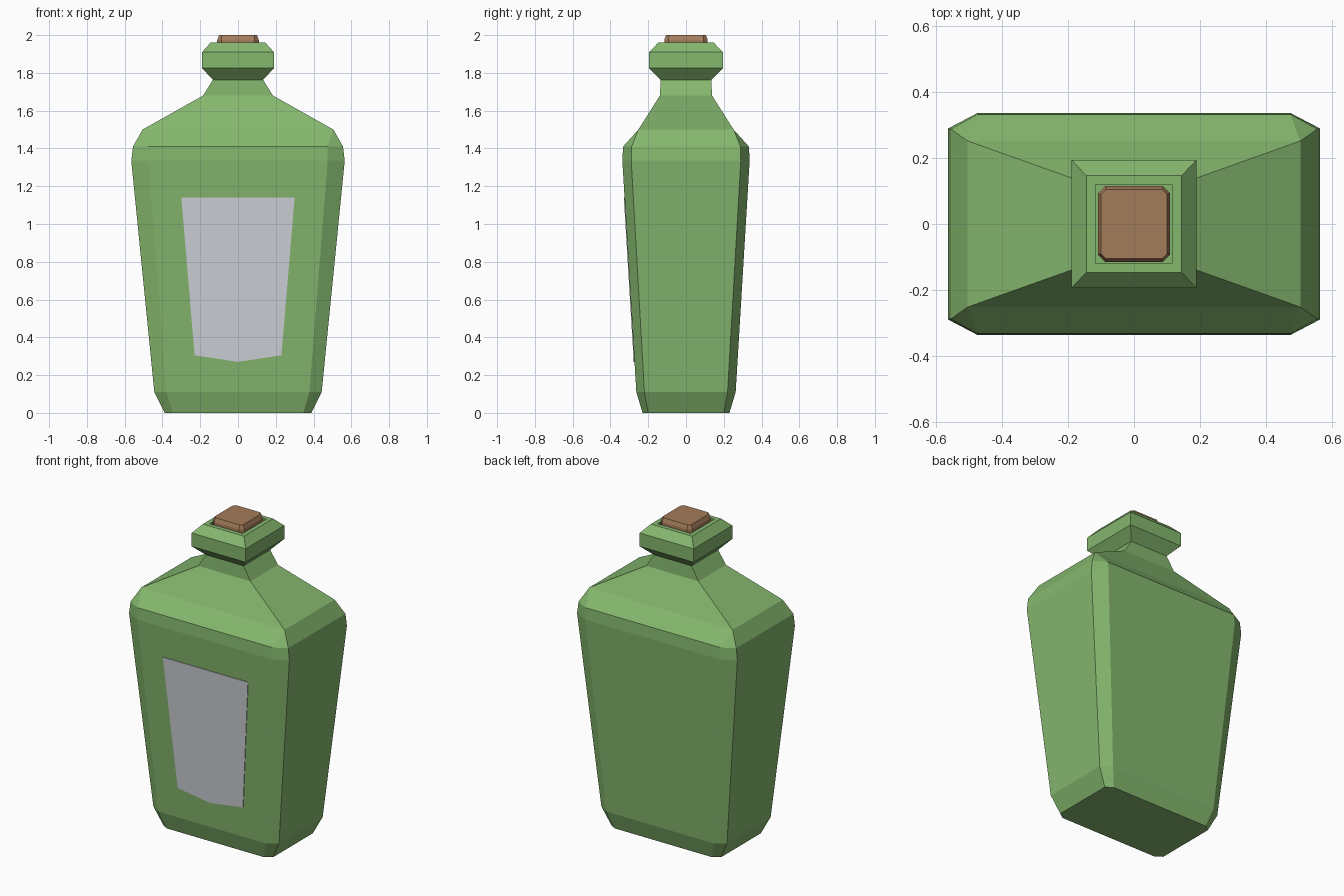
import bpy, bmesh

if "Cube" in bpy.data.objects:
    bpy.data.objects.remove(bpy.data.objects["Cube"])


def material(name, rgb):
    """Flat colour given as 0-255 sRGB, stored as linear."""
    m = bpy.data.materials.new(name)
    lin = [((c / 255 + 0.055) / 1.055) ** 2.4 for c in rgb]
    m.diffuse_color = (*lin, 1)
    m.use_nodes = True
    m.node_tree.nodes["Principled BSDF"].inputs["Base Color"].default_value = m.diffuse_color
    return m


def finish(name, bm, mat):
    bmesh.ops.remove_doubles(bm, verts=bm.verts, dist=1e-4)
    bmesh.ops.recalc_face_normals(bm, faces=bm.faces)
    me = bpy.data.meshes.new(name)
    bm.to_mesh(me)
    bm.free()
    me.materials.append(mat)
    ob = bpy.data.objects.new(name, me)
    bpy.context.collection.objects.link(ob)
    return ob


def loft(name, rings, mat):
    """Stack chamfered rectangles: (z, half x, half y, flat half x, flat half y)."""
    bm = bmesh.new()
    loops = []
    for z, x, y, fx, fy in rings:
        pts = [(x, -fy), (x, fy), (fx, y), (-fx, y),
               (-x, fy), (-x, -fy), (-fx, -y), (fx, -y)]
        loops.append([bm.verts.new((px, py, z)) for px, py in pts])
    for a, b in zip(loops, loops[1:]):
        for i in range(8):
            j = (i + 1) % 8
            bm.faces.new((a[i], a[j], b[j], b[i]))
    bm.faces.new(loops[0][::-1])
    bm.faces.new(loops[-1])
    return finish(name, bm, mat)


def square(z, x, y):
    return (z, x, y, x, y)


green = material("bottle green", (133, 183, 110))
cork_brown = material("cork brown", (164, 124, 90))
label_grey = material("label grey", (206, 209, 214))

# Glass: chamfered body, square shoulder, neck, collar and mouth recess
loft("bottle", [
    (0.00, 0.388, 0.230, 0.345, 0.200),
    (0.11, 0.443, 0.263, 0.378, 0.220),
    (1.335, 0.565, 0.337, 0.475, 0.290),
    (1.41, 0.556, 0.333, 0.475, 0.288),
    square(1.50, 0.505, 0.252),
    square(1.68, 0.185, 0.138),
    square(1.763, 0.133, 0.134),
    square(1.825, 0.190, 0.195),
    square(1.91, 0.190, 0.195),
    square(1.96, 0.145, 0.147),
    square(1.96, 0.116, 0.120),
    square(1.90, 0.116, 0.120),
], green)

# Cork stopper with bevelled edges
loft("cork", [
    (1.90, 0.110, 0.115, 0.088, 0.093),
    (1.975, 0.110, 0.115, 0.088, 0.093),
    (2.00, 0.100, 0.105, 0.085, 0.090),
], cork_brown)

# Label: thin plate following the sloped front face
bm = bmesh.new()
outline = [(-0.30, 1.14), (-0.23, 0.305), (0, 0.27), (0.23, 0.305), (0.30, 1.14)]
layers = []
for offset in (0.004, -0.002):
    layers.append([bm.verts.new(
        (x, -(0.263 + (z - 0.11) * 0.074 / 1.225 + offset), z)) for x, z in outline])
bm.faces.new(layers[0])
bm.faces.new(layers[1][::-1])
for i in range(5):
    j = (i + 1) % 5
    bm.faces.new((layers[0][i], layers[0][j], layers[1][j], layers[1][i]))
finish("label", bm, label_grey)
